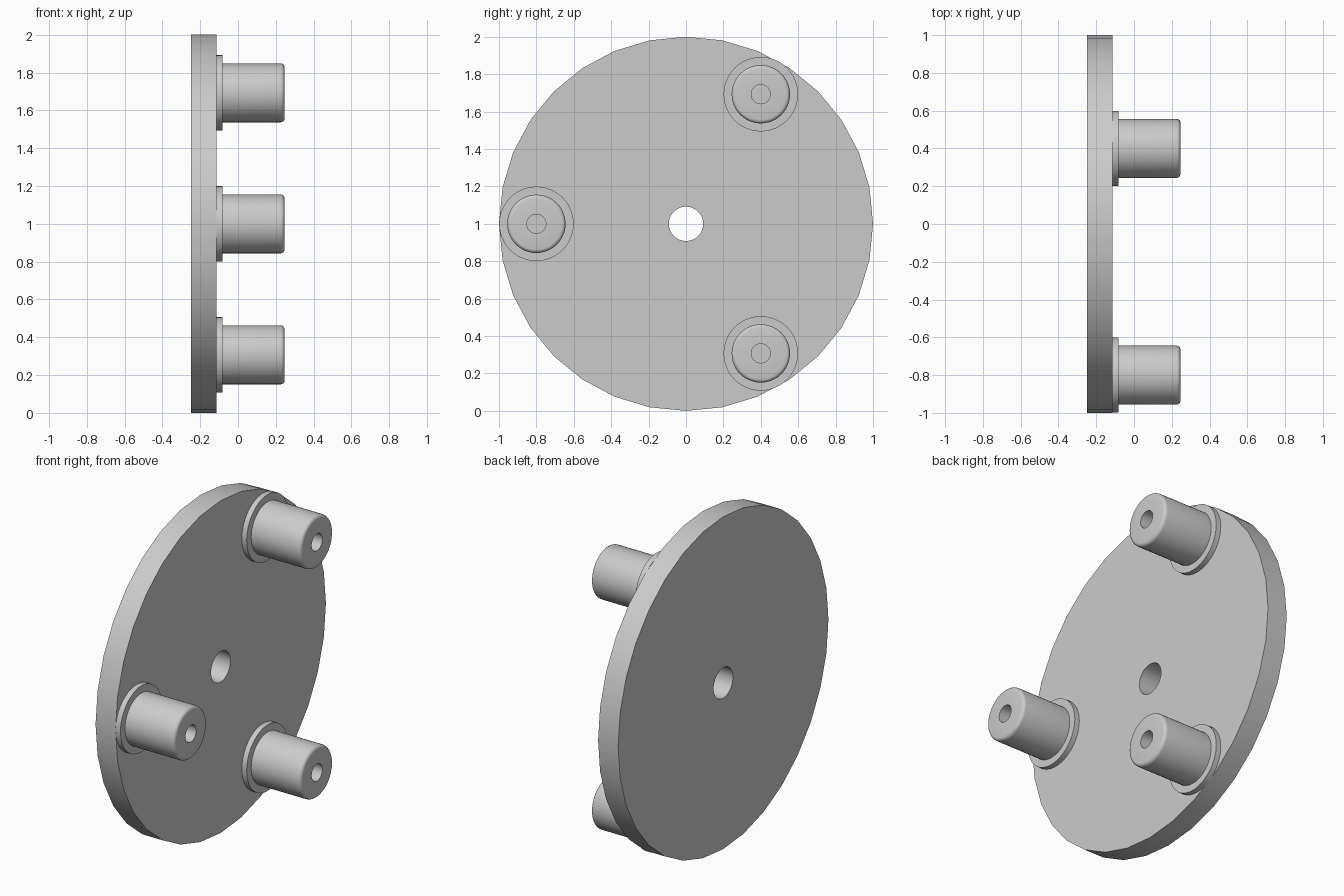
import bpy
import bmesh
from math import sin, cos, pi, radians

cube = bpy.data.objects.get("Cube")
if cube:
    bpy.data.objects.remove(cube, do_unlink=True)

grey = bpy.data.materials.new("plain grey")
grey.use_nodes = True
colour = (0.6, 0.6, 0.6, 1)
grey.diffuse_color = colour
grey.node_tree.nodes["Principled BSDF"].inputs["Base Color"].default_value = colour


def lathe(name, profile, sides, y=0.0, z=1.0):
    """Turn a closed (x, radius) profile around an axis parallel to x."""
    bm = bmesh.new()
    rings = []
    for i in range(sides):
        a = 2 * pi * i / sides
        rings.append([bm.verts.new((x, r * cos(a), r * sin(a))) for x, r in profile])
    n = len(profile)
    for i in range(sides):
        a, b = rings[i], rings[(i + 1) % sides]
        for j in range(n):
            k = (j + 1) % n
            bm.faces.new((a[j], a[k], b[k], b[j]))
    bmesh.ops.recalc_face_normals(bm, faces=bm.faces)
    mesh = bpy.data.meshes.new(name)
    bm.to_mesh(mesh)
    bm.free()
    mesh.materials.append(grey)
    obj = bpy.data.objects.new(name, mesh)
    obj.location = (0, y, z)
    bpy.context.collection.objects.link(obj)
    bpy.ops.object.select_all(action="DESELECT")
    obj.select_set(True)
    bpy.context.view_layer.objects.active = obj
    bpy.ops.object.shade_smooth_by_angle(angle=radians(30))
    return obj


back, face, collar_end, tip = -0.248, -0.115, -0.083, 0.246
bore, peg_radius, collar_radius, fillet = 0.051, 0.156, 0.199, 0.02

# Round plate with a centre hole
lathe("plate", [(back, 0.092), (back, 1), (face, 1), (face, 0.092)], 32)

# Three hollow pegs with collars, evenly spaced
rounded = [(tip - fillet + fillet * sin(t * pi / 8),
            peg_radius - fillet + fillet * cos(t * pi / 8)) for t in range(5)]
for name, angle in (("front", 180), ("upper", 60), ("lower", -60)):
    y, z = 0.8 * cos(radians(angle)), 1 + 0.8 * sin(radians(angle))
    lathe(name + "_collar", [(face, bore), (face, collar_radius),
                             (collar_end, collar_radius), (collar_end, bore)], 48, y, z)
    lathe(name + "_peg", [(collar_end, bore), (collar_end, peg_radius)]
          + rounded + [(tip, bore)], 48, y, z)
